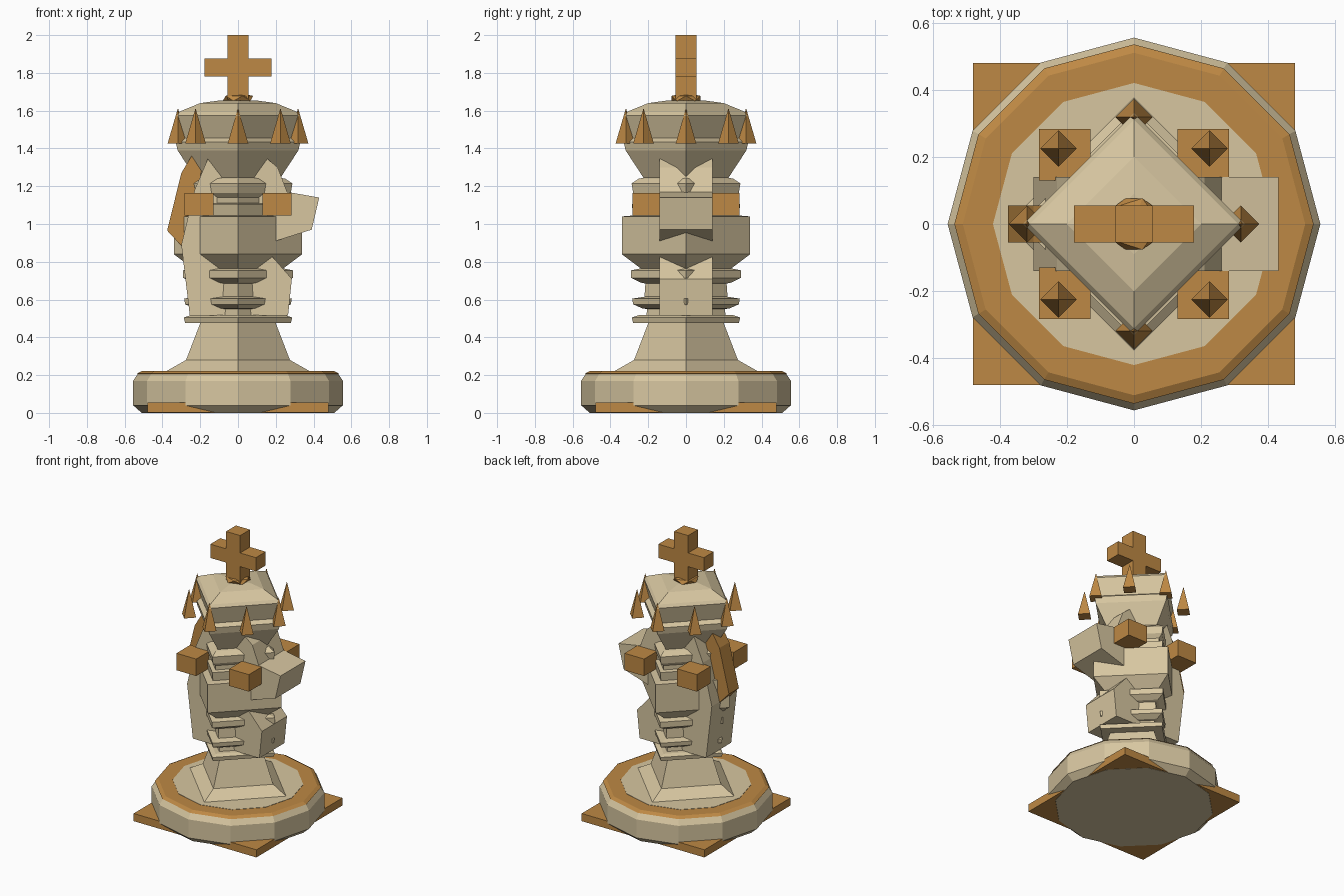
import bpy, bmesh, math

if "Cube" in bpy.data.objects:
    bpy.data.objects.remove(bpy.data.objects["Cube"])


def material(name, rgb):
    m = bpy.data.materials.new(name)
    m.diffuse_color = (*rgb, 1)
    m.use_nodes = True
    m.node_tree.nodes["Principled BSDF"].inputs["Base Color"].default_value = m.diffuse_color
    return m


IVORY = material("ivory", (0.679, 0.565, 0.352))
GOLD = material("gold", (0.515, 0.25, 0.058))


def finish(name, bm, mat):
    bmesh.ops.recalc_face_normals(bm, faces=bm.faces)
    me = bpy.data.meshes.new(name)
    bm.to_mesh(me)
    bm.free()
    me.materials.append(mat)
    ob = bpy.data.objects.new(name, me)
    bpy.context.collection.objects.link(ob)
    return ob


def lathe(name, profile, sides, mat, at=(0, 0)):
    """Turn (radius, z) points around the z axis, with corners on the axes."""
    bm = bmesh.new()
    rings = []
    for r, z in profile:
        rings.append([bm.verts.new((at[0] + r * math.cos(math.tau * i / sides),
                                    at[1] + r * math.sin(math.tau * i / sides), z))
                      for i in range(sides)])
    for a, b in zip(rings, rings[1:]):
        for i in range(sides):
            j = (i + 1) % sides
            bm.faces.new((a[i], a[j], b[j], b[i]))
    bm.faces.new(rings[0])
    bm.faces.new(rings[-1])
    return finish(name, bm, mat)


def slab(name, outline, half, mat):
    """Extrude an (x, z) outline across y."""
    bm = bmesh.new()
    a = [bm.verts.new((x, -half, z)) for x, z in outline]
    b = [bm.verts.new((x, half, z)) for x, z in outline]
    n = len(a)
    for i in range(n):
        j = (i + 1) % n
        bm.faces.new((a[i], a[j], b[j], b[i]))
    bm.faces.new(a)
    bm.faces.new(b)
    return finish(name, bm, mat)


def box(name, x, y, z0, z1, hx, hy, mat):
    ob = slab(name, [(-hx, z0), (hx, z0), (hx, z1), (-hx, z1)], hy, mat)
    ob.location = (x, y, 0)
    return ob


# Base: square plinth, round foot, gold rim and inner floor
box("plinth", 0, 0, 0.001, 0.055, 0.48, 0.48, GOLD)
lathe("round_base", [(0.51, 0), (0.555, 0.04), (0.555, 0.17), (0.53, 0.207)], 12, IVORY)
lathe("base_rim", [(0.52, 0.203), (0.535, 0.208), (0.51, 0.221)], 12, GOLD)
lathe("base_floor", [(0.42, 0.215), (0.42, 0.223)], 12, IVORY)

# Four-sided turned body with collars
lathe("body", [
    (0.39, 0.215), (0.275, 0.28), (0.20, 0.475),
    (0.28, 0.477), (0.287, 0.505), (0.25, 0.517), (0.21, 0.518),
    (0.205, 0.55), (0.23, 0.553), (0.28, 0.575), (0.285, 0.605), (0.22, 0.615),
    (0.215, 0.685), (0.24, 0.69), (0.29, 0.715), (0.29, 0.755), (0.24, 0.765),
    (0.34, 0.84), (0.34, 1.04), (0.28, 1.045),
    (0.287, 1.105), (0.25, 1.11), (0.25, 1.14),
    (0.28, 1.165), (0.288, 1.215), (0.25, 1.24), (0.225, 1.245),
    (0.32, 1.39), (0.33, 1.435), (0.29, 1.455),
    (0.33, 1.575), (0.31, 1.595), (0.20, 1.64), (0.09, 1.655)], 4, IVORY)

# Horse head and chest running through the body, with a mane
slab("horse_head", [
    (-0.255, 0.515), (0.265, 0.515), (0.285, 0.71), (0.17, 0.84), (0.20, 0.91),
    (0.39, 0.97), (0.43, 1.14), (0.26, 1.17), (0.21, 1.30), (0.155, 1.345),
    (0.08, 1.24), (-0.08, 1.24), (-0.16, 1.345), (-0.23, 1.18), (-0.30, 0.89)],
    0.14, IVORY)
slab("mane", [
    (-0.24, 1.37), (-0.185, 1.31), (-0.225, 1.15), (-0.30, 0.885),
    (-0.375, 0.965), (-0.30, 1.27)], 0.055, GOLD)

# Four battlement blocks
for sx in (-1, 1):
    for sy in (-1, 1):
        box("battlement", sx * 0.206, sy * 0.206, 1.045, 1.165, 0.077, 0.077, GOLD)

# Eight crown spikes
for k in range(8):
    a = math.tau * k / 8
    lathe("crown_spike", [(0.055, 1.425), (0.001, 1.61)], 4, GOLD,
          (0.318 * math.cos(a), 0.318 * math.sin(a)))

# Finial knob and cross
bm = bmesh.new()
bmesh.ops.create_icosphere(bm, subdivisions=1, radius=0.09)
for v in bm.verts:
    v.co.z = v.co.z * 0.33 + 1.665
finish("finial_knob", bm, GOLD)
w, a = 0.055, 0.178
slab("cross", [
    (-w, 1.66), (w, 1.66), (w, 1.78), (a, 1.78), (a, 1.877), (w, 1.877),
    (w, 2.0), (-w, 2.0), (-w, 1.877), (-a, 1.877), (-a, 1.78), (-w, 1.78)], w, GOLD)
